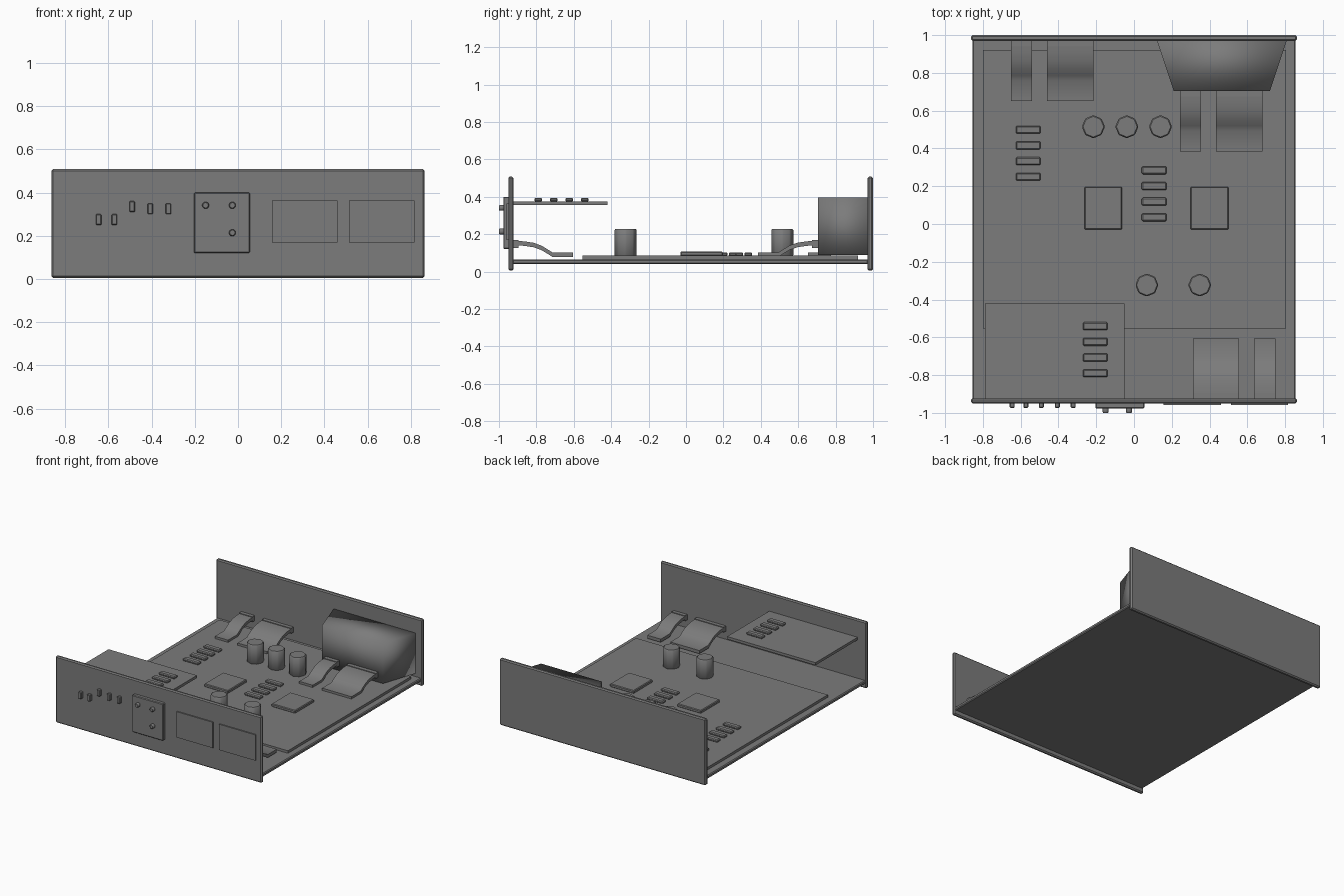
import bpy, bmesh, math
from mathutils import Matrix

cube = bpy.data.objects.get("Cube")
if cube:
    bpy.data.objects.remove(cube, do_unlink=True)

grey = bpy.data.materials.new("dark_grey")
grey.use_nodes = True
grey.diffuse_color = (0.2, 0.2, 0.2, 1)
grey.node_tree.nodes["Principled BSDF"].inputs["Base Color"].default_value = (0.2, 0.2, 0.2, 1)


def finish(name, bm, bevel=0.0, segments=1, smooth=None):
    bmesh.ops.recalc_face_normals(bm, faces=bm.faces)
    mesh = bpy.data.meshes.new(name)
    bm.to_mesh(mesh)
    bm.free()
    mesh.materials.append(grey)
    ob = bpy.data.objects.new(name, mesh)
    bpy.context.collection.objects.link(ob)
    if bevel:
        mod = ob.modifiers.new("Bevel", "BEVEL")
        mod.width, mod.segments = bevel, segments
    if smooth:
        bpy.ops.object.select_all(action="DESELECT")
        ob.select_set(True)
        bpy.context.view_layer.objects.active = ob
        bpy.ops.object.shade_smooth_by_angle(angle=math.radians(smooth))
    return ob


def box(name, x, y, z, bevel=0.0, segments=1):
    bm = bmesh.new()
    bmesh.ops.create_cube(bm, size=1)
    for v in bm.verts:
        for i, (lo, hi) in enumerate((x, y, z)):
            v.co[i] = lo + (v.co[i] + 0.5) * (hi - lo)
    return finish(name, bm, bevel, segments)


def prism(name, points, offset, **kw):
    bm = bmesh.new()
    face = bm.faces.new([bm.verts.new(p) for p in points])
    out = bmesh.ops.extrude_face_region(bm, geom=[face])
    bmesh.ops.translate(bm, verts=[g for g in out["geom"] if isinstance(g, bmesh.types.BMVert)], vec=offset)
    return finish(name, bm, **kw)


def cylinder(name, centre, radius, depth, sides, along_y=False, bevel=0.0):
    bm = bmesh.new()
    bmesh.ops.create_cone(bm, cap_ends=True, segments=sides, radius1=radius, radius2=radius, depth=depth)
    turn = Matrix.Rotation(math.pi / 2 if along_y else 0, 4, "X")
    bmesh.ops.transform(bm, matrix=Matrix.Translation(centre) @ turn, verts=bm.verts)
    return finish(name, bm, bevel, smooth=50)


# Chassis tray and end panels
box("base_tray", (-0.855, 0.855), (-0.93, 0.975), (0.04, 0.066), 0.006)
box("front_panel", (-0.863, 0.863), (-0.95, -0.923), (0.005, 0.508), 0.008)
box("rear_panel", (-0.863, 0.863), (0.97, 1.0), (0.005, 0.508), 0.008)

# Circuit boards
box("main_board", (-0.80, 0.805), (-0.553, 0.92), (0.064, 0.085))
box("upper_board", (-0.79, -0.05), (-0.925, -0.42), (0.356, 0.376))

# Rows of small chips and the two large chips
for row, (x, y, z) in enumerate(((-0.56, 0.25, 0.083), (0.107, 0.035, 0.083), (-0.205, -0.79, 0.374))):
    for i in range(4):
        cy = y + i * 0.083
        box(f"small_chip_{row}_{i}", (x - 0.066, x + 0.066), (cy - 0.021, cy + 0.021), (z, z + 0.02), 0.006)
for side, x in (("right", -0.163), ("left", 0.4)):
    box(f"large_chip_{side}", (x - 0.1, x + 0.1), (-0.03, 0.197), (0.083, 0.107), 0.005)

# Capacitors
for i, (x, y) in enumerate(((-0.215, 0.515), (-0.038, 0.515), (0.14, 0.515), (0.068, -0.323), (0.348, -0.323))):
    cylinder(f"capacitor_{i}", (x, y, 0.155), 0.061, 0.146, 8, bevel=0.006)

# Transformer block, tapering away from the rear panel
prism("transformer", [(0.12, 0.975, 0.09), (0.81, 0.975, 0.09), (0.72, 0.705, 0.09), (0.21, 0.705, 0.09)],
      (0, 0, 0.305), smooth=180)

# Ribbon cables: distance from the plug end, height of the centre line
path = ((0, 0.152), (0.06, 0.15), (0.11, 0.142), (0.15, 0.128), (0.185, 0.107), (0.212, 0.09), (0.32, 0.09))


def ribbon(name, x0, x1, y, direction):
    upper = [(x0, y + direction * d, h + 0.012) for d, h in path]
    lower = [(x0, y + direction * d, h - 0.012) for d, h in reversed(path)]
    prism(name, upper + lower, (x1 - x0, 0, 0), smooth=50)


for place, y, direction, spans in (
        ("front", -0.925, 1, ((0.312, 0.555), (0.635, 0.748))),
        ("rear", 0.972, -1, ((-0.65, -0.54), (-0.46, -0.215))),
        ("transformer", 0.705, -1, ((0.243, 0.355), (0.435, 0.68)))):
    for i, (x0, x1) in enumerate(spans):
        ribbon(f"{place}_ribbon_{i}", x0, x1, y, direction)
        ends = sorted((y, y + direction * 0.03))
        box(f"{place}_plug_{i}", (x0, x1), ends, (0.127, 0.168))

# Front panel controls
for i, (x, z) in enumerate(((-0.645, 0.275), (-0.572, 0.275), (-0.49, 0.335), (-0.406, 0.325), (-0.322, 0.325))):
    box(f"indicator_{i}", (x - 0.013, x + 0.013), (-0.973, -0.945), (z - 0.025, z + 0.025), 0.004)
box("control_plate", (-0.204, 0.055), (-0.977, -0.945), (0.12, 0.4), 0.005)
for i, (x, z) in enumerate(((-0.15, 0.341), (-0.026, 0.341), (-0.026, 0.214))):
    cylinder(f"knob_{i}", (x, -0.985, z), 0.017, 0.03, 8, True, 0.004)
for i, x in enumerate((0.157, 0.513)):
    box(f"display_{i}", (x, x + 0.303), (-0.959, -0.945), (0.168, 0.363))
